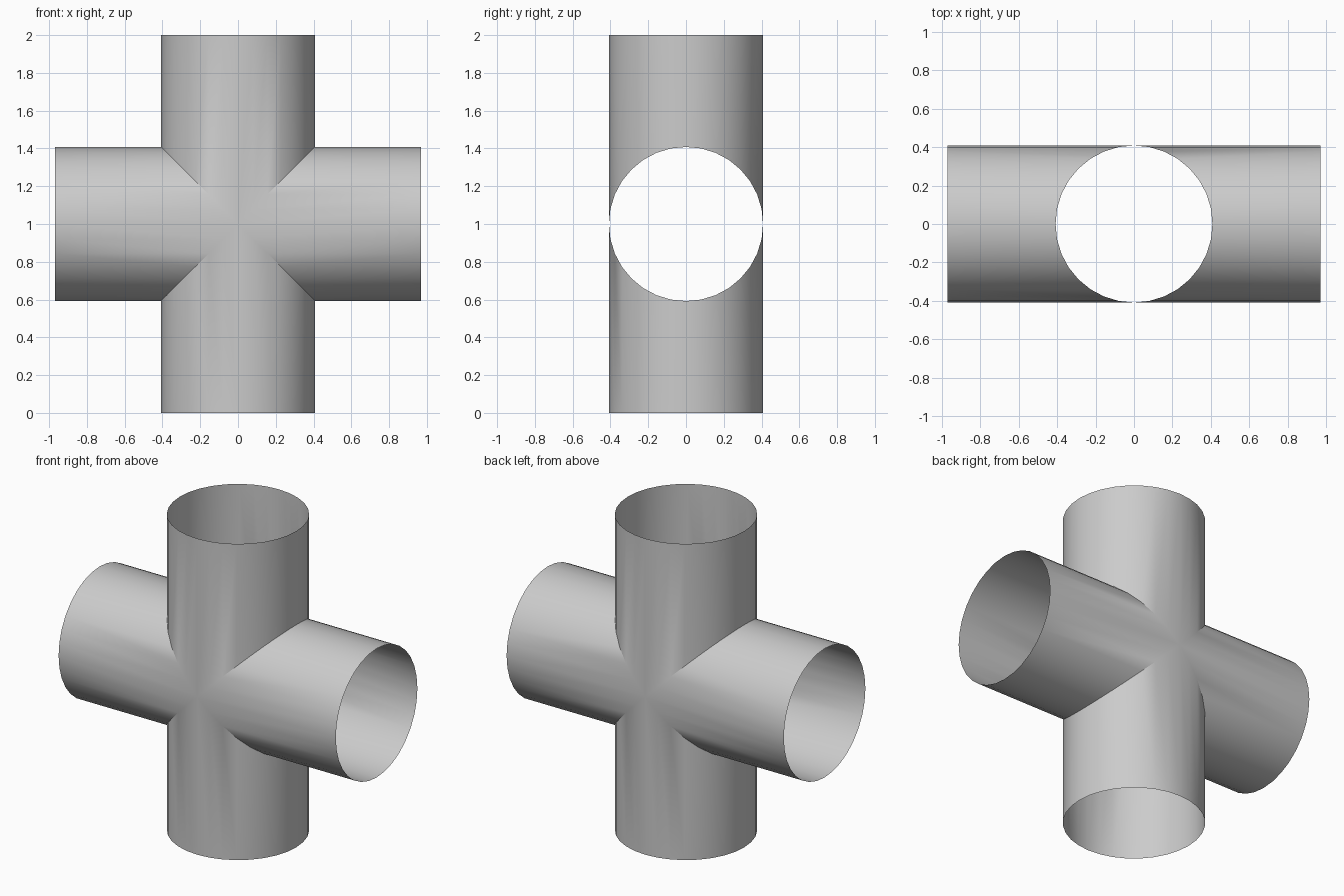
import bpy, bmesh, math
from mathutils import Vector

if "Cube" in bpy.data.objects:
    bpy.data.objects.remove(bpy.data.objects["Cube"], do_unlink=True)

RADIUS, SEGMENTS = 0.408, 32
CENTRE = Vector((0, 0, 1))

grey = bpy.data.materials.new("plain grey")
grey.use_nodes = True
colour = (0.6, 0.6, 0.6, 1)
grey.diffuse_color = colour
grey.node_tree.nodes["Principled BSDF"].inputs["Base Color"].default_value = colour


def add_arm(bm, axis, side, length):
    """Open sleeve along axis, mitred where it meets its neighbours."""
    inner, outer = [], []
    for i in range(SEGMENTS):
        a = math.tau * i / SEGMENTS
        across, depth = RADIUS * math.cos(a), RADIUS * math.sin(a)
        for ring, reach in ((inner, abs(across)), (outer, length)):
            p = Vector((0, depth, 0))
            p[axis] = side * reach
            p[2 - axis] = across
            ring.append(bm.verts.new(CENTRE + p))
    for i in range(SEGMENTS):
        j = (i + 1) % SEGMENTS
        bm.faces.new((inner[i], inner[j], outer[j], outer[i]))


# Four open arms welded into one cross-shaped pipe
bm = bmesh.new()
for side in (-1, 1):
    add_arm(bm, 0, side, 0.97)
    add_arm(bm, 2, side, 1.0)
bmesh.ops.remove_doubles(bm, verts=bm.verts, dist=0.0005)

# Point every wall away from its own arm's axis
bm.normal_update()
for f in bm.faces:
    out = f.calc_center_median() - CENTRE
    out[0 if abs(out.x) > abs(out.z) else 2] = 0
    if f.normal.dot(out) < 0:
        f.normal_flip()

mesh = bpy.data.meshes.new("cross_pipe")
bm.to_mesh(mesh)
bm.free()
mesh.materials.append(grey)
pipe = bpy.data.objects.new("cross_pipe", mesh)
bpy.context.collection.objects.link(pipe)

# Smooth walls, crisp mitre seams
bpy.ops.object.select_all(action="DESELECT")
pipe.select_set(True)
bpy.context.view_layer.objects.active = pipe
bpy.ops.object.shade_smooth_by_angle(angle=math.radians(30))
